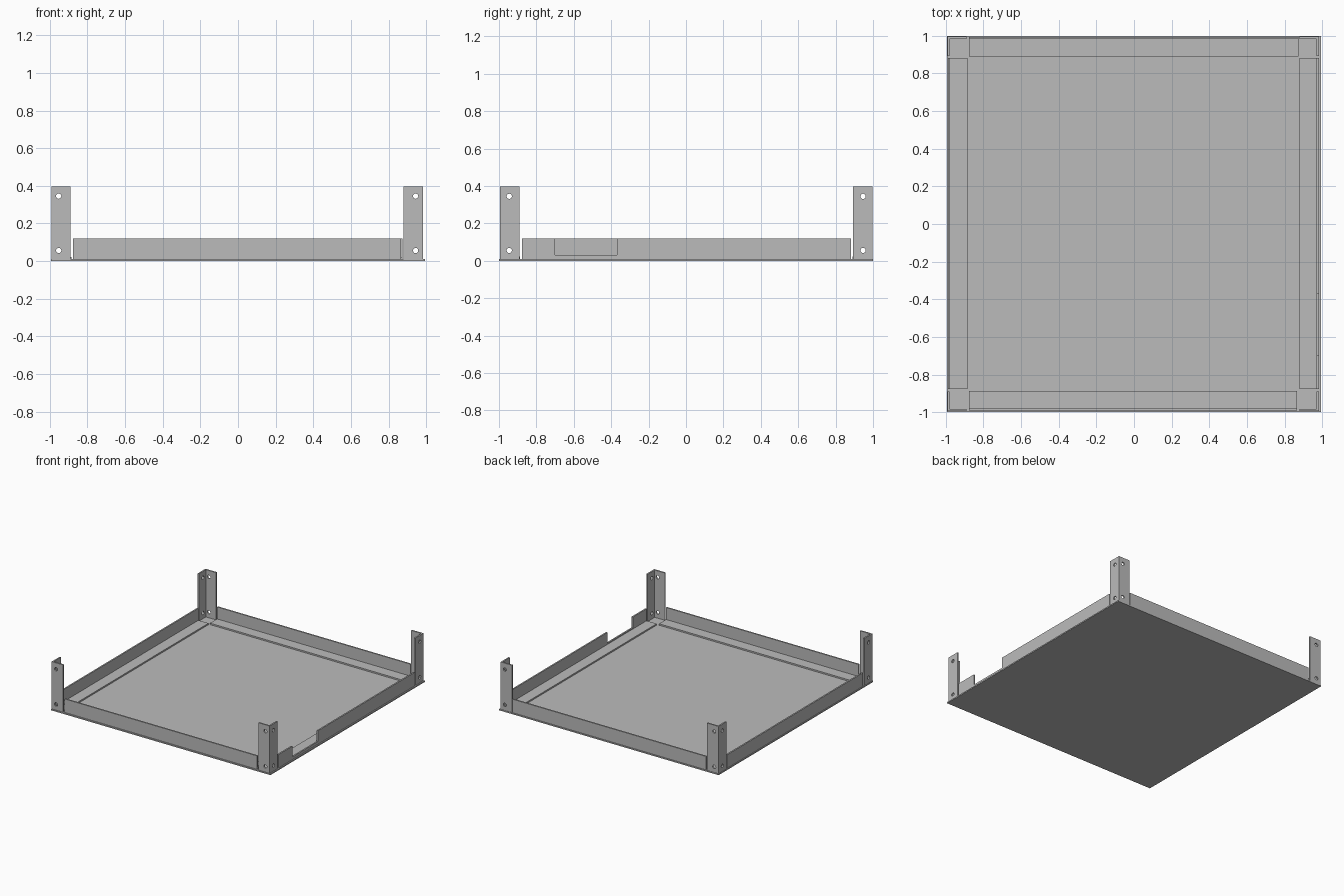
import bpy, bmesh
from mathutils import Vector, Matrix

cube = bpy.data.objects.get("Cube")
if cube:
    bpy.data.objects.remove(cube, do_unlink=True)

# One plain steel colour
steel = bpy.data.materials.new("steel grey")
steel.use_nodes = True
GREY = (0.5, 0.5, 0.5, 1)
steel.diffuse_color = GREY
steel.node_tree.nodes["Principled BSDF"].inputs["Base Color"].default_value = GREY

T = 0.012        # sheet thickness
LEG = 0.103      # angle flange width
BASE = 0.01      # plate thickness
RAIL_TOP, POST_TOP = 0.12, 0.397
LEFT, RIGHT, FRONT, BACK = -0.992, 0.983, -0.994, 0.996   # outer faces of the angles


def make_object(name, bm):
    bmesh.ops.recalc_face_normals(bm, faces=bm.faces)
    mesh = bpy.data.meshes.new(name)
    bm.to_mesh(mesh)
    bm.free()
    mesh.materials.append(steel)
    obj = bpy.data.objects.new(name, mesh)
    bpy.context.scene.collection.objects.link(obj)
    return obj


def add_box(bm, lo, hi):
    lo, hi = Vector(lo), Vector(hi)
    matrix = Matrix.Translation((lo + hi) / 2) @ Matrix.Diagonal((*(hi - lo), 1))
    bmesh.ops.create_cube(bm, size=1, matrix=matrix)


def angle(name, corner, u, v, run, a=LEG, b=LEG):
    """L-section with legs a along u and b along v, extruded along run."""
    corner, u, v = Vector(corner), Vector(u), Vector(v)
    profile = [(0, 0), (a, 0), (a, T), (T, T), (T, b), (0, b)]
    bm = bmesh.new()
    face = bm.faces.new([bm.verts.new(corner + u * p + v * q) for p, q in profile])
    ext = bmesh.ops.extrude_face_region(bm, geom=[face])
    bmesh.ops.translate(bm, vec=Vector(run),
                        verts=[e for e in ext["geom"] if isinstance(e, bmesh.types.BMVert)])
    return make_object(name, bm)


def cut(obj, bm):
    """Subtract the cutter and bake the result."""
    cutter = make_object("cutter", bm)
    cutter.hide_render = True
    mod = obj.modifiers.new("cut", "BOOLEAN")
    mod.operation, mod.solver, mod.object = "DIFFERENCE", "EXACT", cutter
    graph = bpy.context.evaluated_depsgraph_get()
    baked = bpy.data.meshes.new_from_object(obj.evaluated_get(graph))
    obj.modifiers.clear()
    obj.data = baked
    bpy.data.objects.remove(cutter, do_unlink=True)


# Base plate
bm = bmesh.new()
add_box(bm, (-0.995, -1, 0), (0.993, 1, BASE))
make_object("base_plate", bm)

# Edge rails: flange flat on the plate, wall along the outer edge
X, Y, Z = Vector((1, 0, 0)), Vector((0, 1, 0)), Vector((0, 0, 1))
H = RAIL_TOP - BASE
angle("front_rail", (-0.877, FRONT + 0.004, BASE), Y, Z, X * 1.742, b=H)
angle("back_rail", (-0.877, BACK - 0.002, BASE), -Y, Z, X * 1.752, b=H)
angle("left_rail", (LEFT + 0.003, -0.877, BASE), X, Z, Y * 1.76, b=H)
right_rail = angle("right_rail", (RIGHT, -0.877, BASE), -X, Z, Y * 1.76, b=H)

# Notch in the right rail wall
bm = bmesh.new()
add_box(bm, (0.9, -0.7, 0.032), (1.1, -0.37, 0.3))
cut(right_rail, bm)

# Corner posts, each leg drilled twice
for side, x, dx in (("left", LEFT, 1), ("right", RIGHT, -1)):
    for end, y, dy in (("front", FRONT, 1), ("back", BACK, -1)):
        post = angle(f"{end}_{side}_post", (x, y, BASE), X * dx, Y * dy,
                     Z * (POST_TOP - BASE))
        bm = bmesh.new()
        for z in (0.056, 0.345):
            for spot, axis in (((x + dx * 0.039, y, z), "X"), ((x, y + dy * 0.049, z), "Y")):
                matrix = Matrix.Translation(spot) @ Matrix.Rotation(1.570796, 4, axis)
                bmesh.ops.create_cone(bm, cap_ends=True, segments=24, radius1=0.014,
                                      radius2=0.014, depth=0.04, matrix=matrix)
        cut(post, bm)
